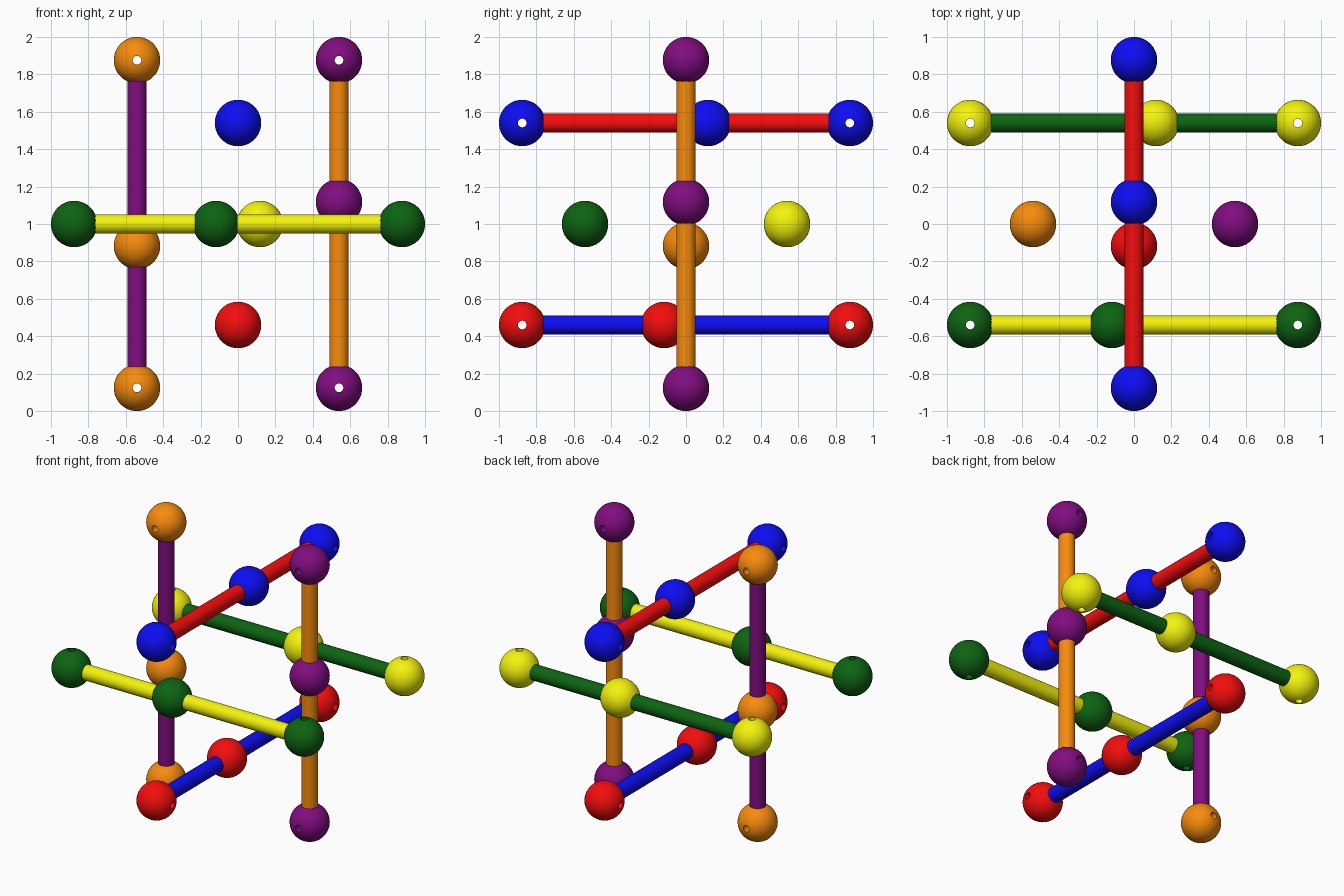
import bpy, bmesh, math
from mathutils import Matrix, Vector

if "Cube" in bpy.data.objects:
    bpy.data.objects.remove(bpy.data.objects["Cube"])

BALL_R, ROD_R, HOLE_R = 0.124, 0.051, 0.023
END, OFFSET, SLIDE = 0.876, 0.54, 0.117
CENTRE = Vector((0, 0, 1))

COLOURS = {
    "red": (0.9, 0.004, 0.004), "blue": (0.004, 0.004, 0.9),
    "yellow": (0.9, 0.9, 0.004), "green": (0.004, 0.127, 0.006),
    "orange": (0.93, 0.26, 0.004), "purple": (0.216, 0.004, 0.216),
}
MATS = {}
for key, rgb in COLOURS.items():
    MATS[key] = bpy.data.materials.new(key)
    MATS[key].diffuse_color = (*rgb, 1)

AXES = {"x": Vector((1, 0, 0)), "y": Vector((0, 1, 0)), "z": Vector((0, 0, 1))}


def lathe(name, profile, axis, centre, colour, steps=48):
    """Spin a closed (radius, height) profile about an axis."""
    bm = bmesh.new()
    verts = [bm.verts.new((r, 0, h)) for r, h in profile]
    edges = [bm.edges.new((verts[i - 1], verts[i])) for i in range(len(verts))]
    bmesh.ops.spin(bm, geom=verts + edges, cent=(0, 0, 0), axis=(0, 0, 1),
                   angle=math.tau, steps=steps, use_merge=True)
    bmesh.ops.remove_doubles(bm, verts=bm.verts, dist=1e-5)
    bmesh.ops.recalc_face_normals(bm, faces=bm.faces)
    finish(bm, name, axis, centre, colour)


def finish(bm, name, axis, centre, colour):
    mesh = bpy.data.meshes.new(name)
    turn = Vector((0, 0, 1)).rotation_difference(AXES[axis]).to_matrix().to_4x4()
    bm.transform(Matrix.Translation(centre) @ turn)
    bm.to_mesh(mesh)
    bm.free()
    mesh.materials.append(MATS[colour])
    obj = bpy.data.objects.new(name, mesh)
    bpy.context.collection.objects.link(obj)
    bpy.ops.object.select_all(action='DESELECT')
    obj.select_set(True)
    bpy.context.view_layer.objects.active = obj
    bpy.ops.object.shade_smooth_by_angle(angle=math.radians(40))


def drilled_ball(name, hole_r, axis, centre, colour):
    """Ball with a straight bore along the axis."""
    a = math.acos(hole_r / BALL_R)
    angles = [-a + 2 * a * i / 28 for i in range(29)]
    profile = [(BALL_R * math.cos(t), BALL_R * math.sin(t)) for t in angles]
    lathe(name, profile, axis, centre, colour)


def rod(name, axis, centre, colour):
    bm = bmesh.new()
    bmesh.ops.create_cone(bm, cap_ends=True, segments=40, radius1=ROD_R,
                          radius2=ROD_R, depth=2 * (END - 0.05))
    finish(bm, name, axis, centre, colour)


# rod axis, offset axis, side, rod colour, ball colour, slide of middle bead
STRUTS = [
    ("front", "x", "y", -1, "yellow", "green", -SLIDE),
    ("back", "x", "y", 1, "green", "yellow", SLIDE),
    ("left", "z", "x", -1, "purple", "orange", -SLIDE),
    ("right", "z", "x", 1, "orange", "purple", SLIDE),
    ("upper", "y", "z", 1, "red", "blue", SLIDE),
    ("lower", "y", "z", -1, "blue", "red", -SLIDE),
]
for place, along, off, side, rod_col, ball_col, slide in STRUTS:
    mid = CENTRE + AXES[off] * OFFSET * side
    rod(place + "_rod", along, mid, rod_col)
    # sliding bead bored for the rod
    drilled_ball(place + "_bead", ROD_R - 0.001, along,
                 mid + AXES[along] * slide, ball_col)
    # end balls with a cord hole across the rod
    across = ({"x", "y", "z"} - {along, off}).pop()
    for s, label in ((-1, "start"), (1, "finish")):
        drilled_ball(f"{place}_{label}_ball", HOLE_R, across,
                     mid + AXES[along] * END * s, ball_col)

for m in bpy.data.materials:
    if m.users and not m.is_grease_pencil:
        m.use_nodes = True
        m.node_tree.nodes["Principled BSDF"].inputs["Base Color"].default_value = m.diffuse_color
